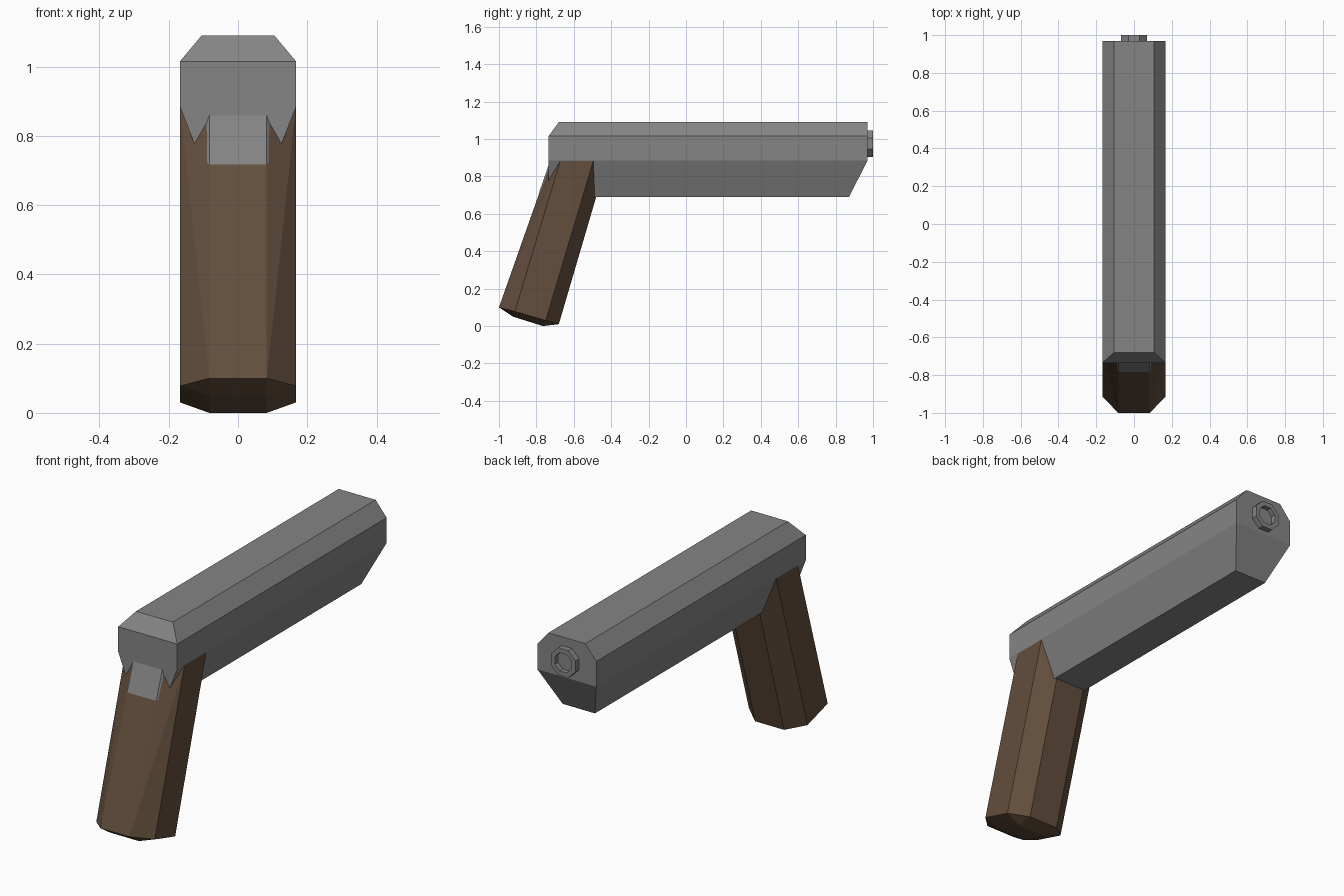
import bpy, bmesh, math

if "Cube" in bpy.data.objects:
    bpy.data.objects.remove(bpy.data.objects["Cube"])


def material(name, color):
    m = bpy.data.materials.new(name)
    m.diffuse_color = (*color, 1)
    m.use_nodes = True
    m.node_tree.nodes["Principled BSDF"].inputs["Base Color"].default_value = m.diffuse_color
    return m


steel = material("grey steel", (0.235, 0.235, 0.235))
wood = material("dark brown grip", (0.125, 0.077, 0.047))


def finish(bm, name, mat):
    bmesh.ops.recalc_face_normals(bm, faces=bm.faces)
    mesh = bpy.data.meshes.new(name)
    bm.to_mesh(mesh)
    bm.free()
    mesh.materials.append(mat)
    obj = bpy.data.objects.new(name, mesh)
    bpy.context.collection.objects.link(obj)
    return obj


def mirrored_hull(name, points, mat):
    """Convex solid from points given for the +x half."""
    bm = bmesh.new()
    for x, y, z in points:
        for side in (-1, 1):
            bm.verts.new((side * x, y, z))
    res = bmesh.ops.convex_hull(bm, input=bm.verts)
    loose = [v for v in bm.verts if not v.link_faces]
    bmesh.ops.delete(bm, geom=loose, context='VERTS')
    bmesh.ops.dissolve_limit(bm, angle_limit=math.radians(2),
                             verts=bm.verts, edges=bm.edges)
    return finish(bm, name, mat)


# Long eight-sided body: sloped rear top and undercut muzzle end
mirrored_hull("body", [
    (0.105, -0.68, 1.09), (0.168, -0.735, 1.015),
    (0.168, -0.735, 0.885), (0.092, -0.735, 0.69),
    (0.105, 0.97, 1.09), (0.168, 0.97, 1.015),
    (0.168, 0.97, 0.885), (0.092, 0.872, 0.69),
], steel)

# Slanted eight-sided grip with a bevelled butt
mirrored_hull("grip", [
    (0.083, -1.0, 0.10), (0.167, -0.915, 0.078),
    (0.167, -0.75, 0.03), (0.083, -0.68, 0.01),
    (0.083, -0.925, 0.05), (0.083, -0.765, 0.0),
    (0.083, -0.723, 0.885), (0.167, -0.672, 0.885),
    (0.167, -0.495, 0.885), (0.083, -0.423, 0.885),
], wood)

# Steel tang overlapping the top of the grip's back
mirrored_hull("rear_tang", [
    (0.083, -0.734, 0.862), (0.083, -0.784, 0.718),
    (0.117, -0.740, 0.75), (0.104, -0.760, 0.728),
    (0.083, -0.70, 0.862), (0.083, -0.70, 0.718),
], steel)

# Octagonal muzzle ring with a recessed bore
bm = bmesh.new()
rings = []
for radius, y in ((0.07, 0.96), (0.07, 1.0), (0.047, 1.0), (0.047, 0.975)):
    r = radius / math.cos(math.pi / 8)
    rings.append([bm.verts.new((r * math.cos((i + 0.5) * math.pi / 4), y,
                                0.975 + r * math.sin((i + 0.5) * math.pi / 4)))
                  for i in range(8)])
for a, b in zip(rings, rings[1:]):
    for i in range(8):
        j = (i + 1) % 8
        bm.faces.new((a[i], a[j], b[j], b[i]))
bm.faces.new(rings[0])
bm.faces.new(rings[-1])
finish(bm, "muzzle_ring", steel)
